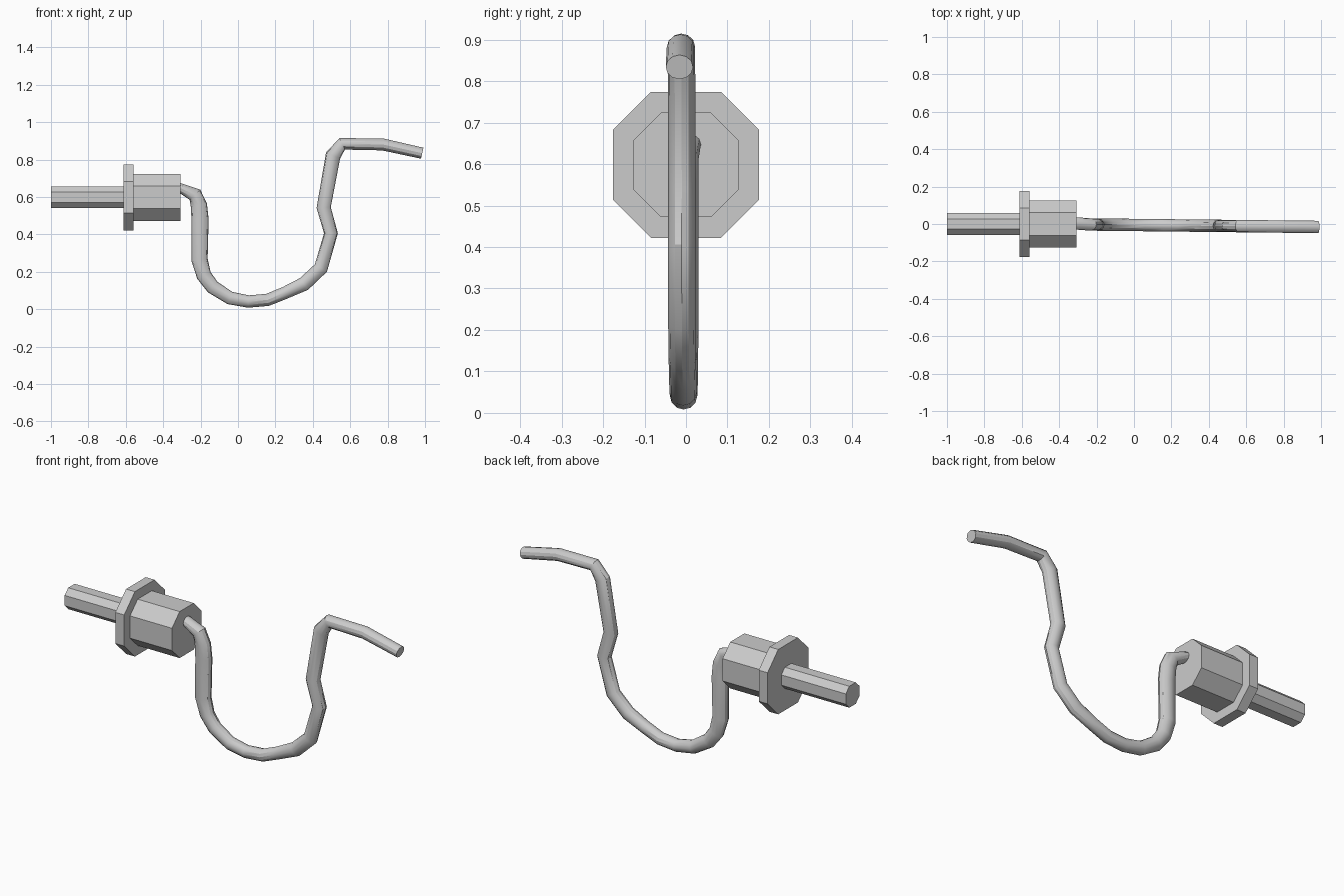
import bpy, bmesh, math
from mathutils import Vector

if "Cube" in bpy.data.objects:
    bpy.data.objects.remove(bpy.data.objects["Cube"])

AXIS_Z = 0.598


def loft(name, rings):
    """Skin a series of equal-length closed rings and cap both ends."""
    bm = bmesh.new()
    rows = [[bm.verts.new(p) for p in ring] for ring in rings]
    n = len(rows[0])
    for a, b in zip(rows, rows[1:]):
        for i in range(n):
            j = (i + 1) % n
            bm.faces.new((a[i], a[j], b[j], b[i]))
    bm.faces.new(rows[0][::-1])
    bm.faces.new(rows[-1])
    bmesh.ops.recalc_face_normals(bm, faces=bm.faces)
    mesh = bpy.data.meshes.new(name)
    bm.to_mesh(mesh)
    bm.free()
    obj = bpy.data.objects.new(name, mesh)
    bpy.context.collection.objects.link(obj)
    return obj


def octagon(x, r):
    """Eight-sided section across the x axis, with flats a bit wider than the corners."""
    k = 0.48 * r
    pts = [(r, -k), (r, k), (k, r), (-k, r), (-r, k), (-r, -k), (-k, -r), (k, -r)]
    return [(x, y, AXIS_Z + z) for y, z in pts]


# Handle parts: grip, collar and body
for name, x0, x1, r in (("grip", -1.0, -0.61, 0.058),
                        ("collar", -0.613, -0.56, 0.176),
                        ("body", -0.56, -0.308, 0.126)):
    loft(name, [octagon(x0, r), octagon(x1, r)])

# Bent wire: x, z and in-plane half width along its path
path = [(-0.34, 0.655, 0.026), (-0.307, 0.647, 0.026), (-0.23, 0.612, 0.039),
        (-0.209, 0.555, 0.044), (-0.203, 0.48, 0.046), (-0.206, 0.265, 0.044),
        (-0.182, 0.18, 0.040), (-0.135, 0.118, 0.038), (-0.043, 0.06, 0.035),
        (0.056, 0.041, 0.033), (0.158, 0.05, 0.033), (0.25, 0.087, 0.033),
        (0.353, 0.135, 0.038), (0.443, 0.22, 0.038), (0.497, 0.406, 0.037),
        (0.458, 0.543, 0.038), (0.508, 0.821, 0.041), (0.557, 0.884, 0.034),
        (0.773, 0.881, 0.032), (0.985, 0.834, 0.030)]
SIDES = 12
pts = [Vector((x, z)) for x, z, _ in path]
rings = []
for i, (x, z, w) in enumerate(path):
    t = Vector((0, 0))
    if i > 0:
        t += (pts[i] - pts[i - 1]).normalized()
    if i < len(pts) - 1:
        t += (pts[i + 1] - pts[i]).normalized()
    t.normalize()
    yc = -0.002 - 0.014 * (x + 0.3) / 1.3
    if x < -0.3:
        yc = 0.003
    ring = []
    for s in range(SIDES):
        a = 2 * math.pi * s / SIDES
        o = w * math.cos(a)
        ring.append((x - t.y * o, yc + 0.033 * math.sin(a), z + t.x * o))
    rings.append(ring)
wire = loft("bent_wire", rings)

bpy.context.view_layer.objects.active = wire
wire.select_set(True)
bpy.ops.object.shade_smooth_by_angle(angle=math.radians(30))
